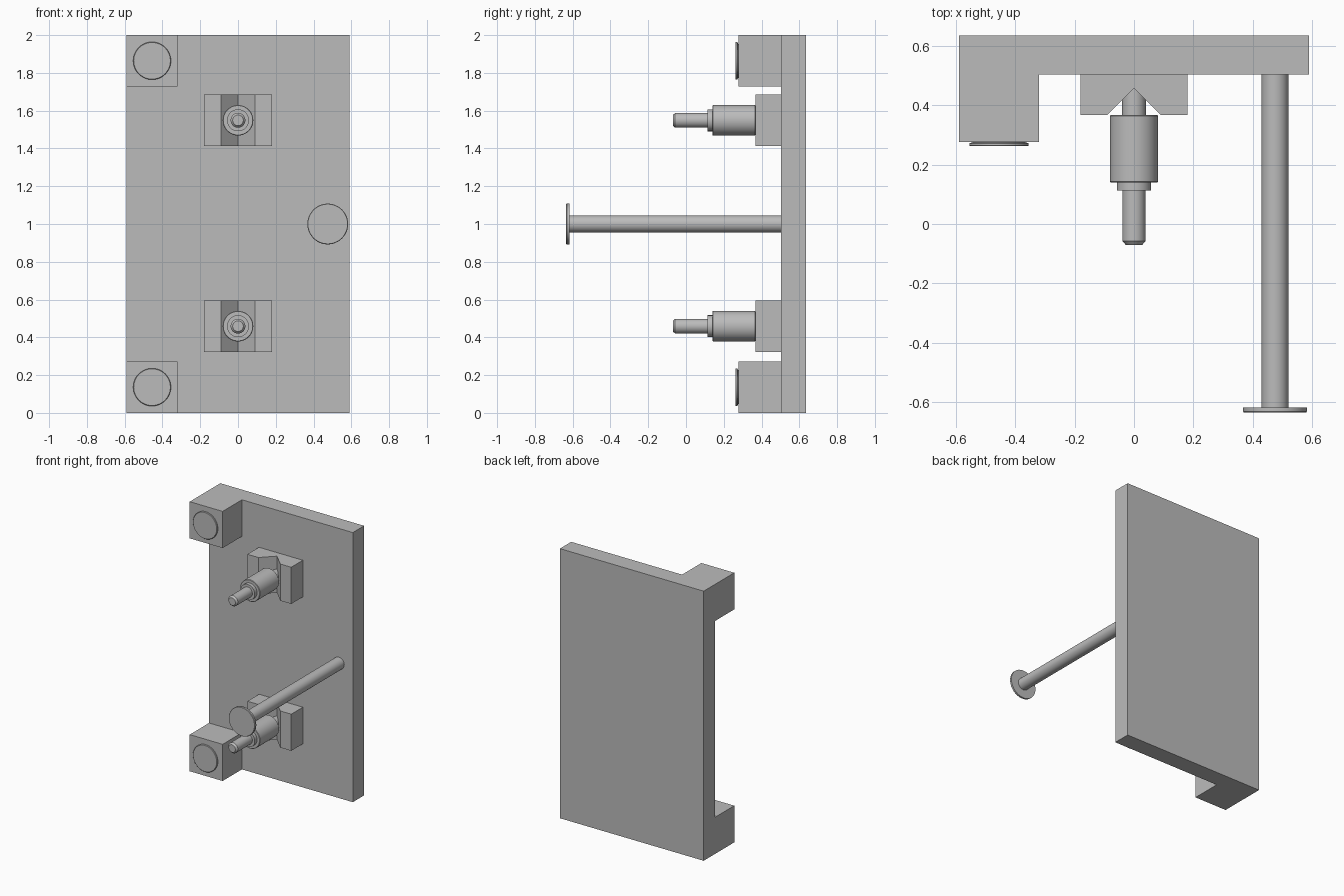
import bpy, bmesh, math

if "Cube" in bpy.data.objects:
    bpy.data.objects.remove(bpy.data.objects["Cube"])

grey = bpy.data.materials.new("plain_grey")
grey.diffuse_color = (0.5, 0.5, 0.5, 1)
grey.use_nodes = True
grey.node_tree.nodes["Principled BSDF"].inputs["Base Color"].default_value = grey.diffuse_color


def finish(name, bm, smooth=False):
    bmesh.ops.recalc_face_normals(bm, faces=bm.faces[:])
    me = bpy.data.meshes.new(name)
    bm.to_mesh(me)
    bm.free()
    me.materials.append(grey)
    ob = bpy.data.objects.new(name, me)
    bpy.context.collection.objects.link(ob)
    if smooth:
        bpy.ops.object.select_all(action='DESELECT')
        bpy.context.view_layer.objects.active = ob
        ob.select_set(True)
        bpy.ops.object.shade_smooth_by_angle(angle=math.radians(30))
    return ob


def prism(name, outline, z0, z1):
    """Extrude an (x, y) outline from z0 up to z1."""
    bm = bmesh.new()
    face = bm.faces.new([bm.verts.new((x, y, z0)) for x, y in outline])
    ext = bmesh.ops.extrude_face_region(bm, geom=[face])
    top = [g for g in ext["geom"] if isinstance(g, bmesh.types.BMVert)]
    bmesh.ops.translate(bm, verts=top, vec=(0, 0, z1 - z0))
    return finish(name, bm)


def box(name, x0, x1, y0, y1, z0, z1):
    return prism(name, [(x0, y0), (x1, y0), (x1, y1), (x0, y1)], z0, z1)


def turned(name, x, z, profile, sides=48):
    """Closed body of revolution about a y-parallel axis; profile is (radius, y)."""
    bm = bmesh.new()
    rings = []
    for r, y in profile:
        rings.append([bm.verts.new((x + r * math.cos(a), y, z + r * math.sin(a)))
                      for a in (2 * math.pi * i / sides for i in range(sides))])
    for a, b in zip(rings, rings[1:]):
        for i in range(sides):
            j = (i + 1) % sides
            bm.faces.new((a[i], a[j], b[j], b[i]))
    bm.faces.new(rings[0])
    bm.faces.new(rings[-1])
    return finish(name, bm, smooth=True)


# Upright back plate
box("back_plate", -0.59, 0.59, 0.503, 0.635, 0, 2)

# Corner blocks with round pads
for tag, z in (("lower", 0.136), ("upper", 1.864)):
    box(tag + "_corner_block", -0.59, -0.32, 0.277, 0.503, z - 0.136, z + 0.136)
    turned(tag + "_round_pad", -0.455, z,
           [(0.09, 0.28), (0.09, 0.275), (0.1, 0.272), (0.1, 0.265), (0.097, 0.262)])

# V-grooved holders with stepped spindles
for tag, z in (("lower", 0.459), ("upper", 1.549)):
    box(tag + "_holder_base", -0.18, 0.18, 0.457, 0.503, z - 0.136, z + 0.136)
    for side, s in (("left", -1), ("right", 1)):
        prism(f"{tag}_{side}_jaw",
              [(0, 0.457), (s * 0.09, 0.367), (s * 0.18, 0.367), (s * 0.18, 0.457)],
              z - 0.136, z + 0.136)
    turned(tag + "_spindle", 0, z,
           [(0.04, 0.46), (0.04, 0.367), (0.078, 0.367), (0.081, 0.364),
            (0.081, 0.143), (0.078, 0.14), (0.058, 0.14), (0.058, 0.113),
            (0.039, 0.113), (0.039, -0.057), (0.028, -0.07)])

# Long rod with disc end
turned("long_rod", 0.475, 1.0, [(0.045, 0.503), (0.045, -0.62)])
turned("rod_end_disc", 0.475, 1.0,
       [(0.108, -0.618), (0.108, -0.631), (0.105, -0.635)])
